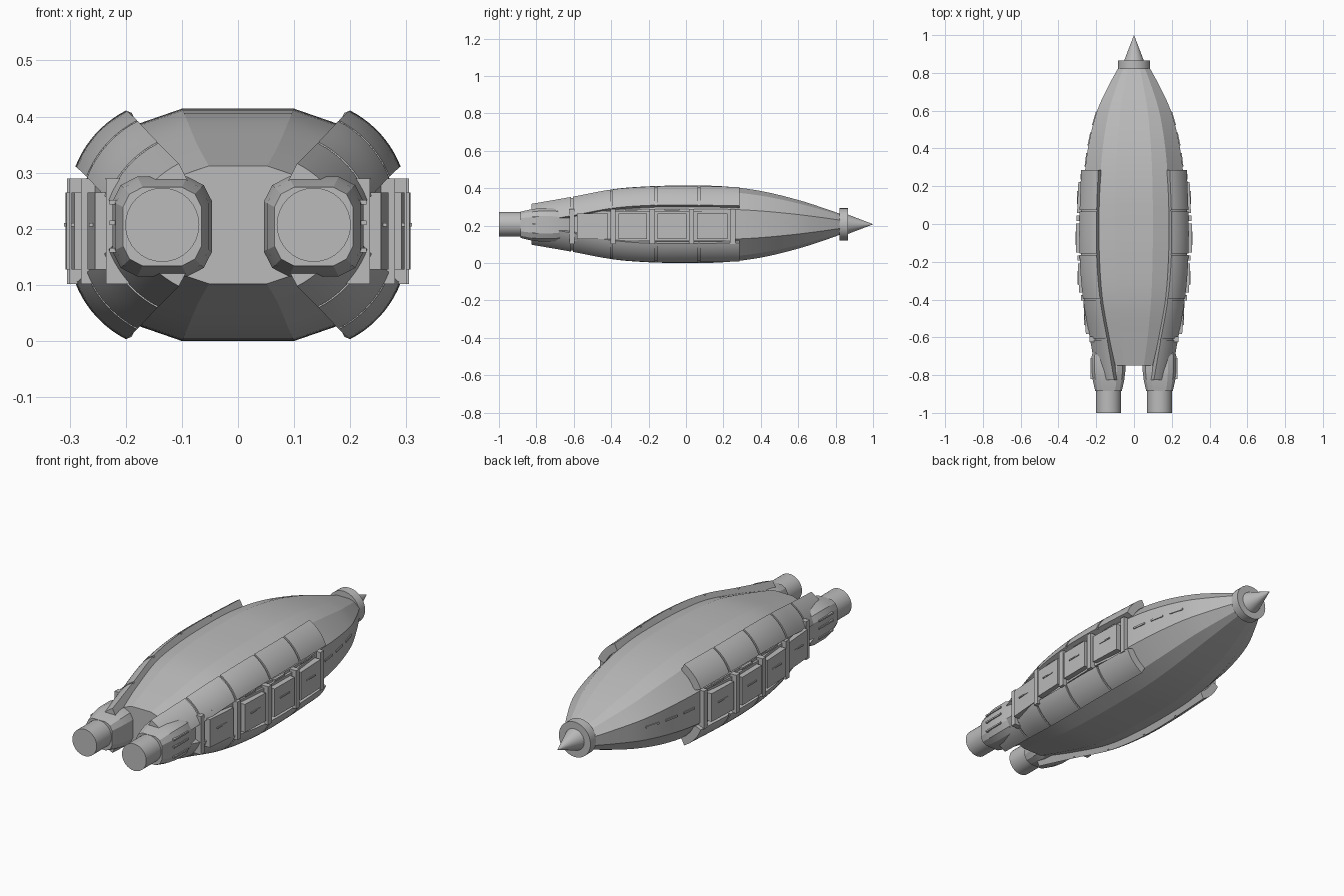
import bpy, bmesh, math

if "Cube" in bpy.data.objects:
    bpy.data.objects.remove(bpy.data.objects["Cube"], do_unlink=True)

MID = 0.207  # height of the long axis
metal = bpy.data.materials.new("grey_metal")
metal.use_nodes = True
GREY = (0.5, 0.5, 0.5, 1)
metal.diffuse_color = GREY
metal.node_tree.nodes["Principled BSDF"].inputs["Base Color"].default_value = GREY


def curve(keys, y):
    """Smooth interpolation through rows of (y, value, value...)."""
    i = max(k for k in range(len(keys) - 1) if k == 0 or keys[k][0] <= y)
    a, b = keys[i], keys[i + 1]
    p, n = keys[max(i - 1, 0)], keys[min(i + 2, len(keys) - 1)]
    span = b[0] - a[0]
    t = (y - a[0]) / span
    out = []
    for c in range(1, len(a)):
        ma = (b[c] - p[c]) / (b[0] - p[0]) * span
        mb = (n[c] - a[c]) / (n[0] - a[0]) * span
        out.append((2*t**3 - 3*t*t + 1) * a[c] + (t**3 - 2*t*t + t) * ma
                   + (3*t*t - 2*t**3) * b[c] + (t**3 - t*t) * mb)
    return out


def steps(a, b, n):
    return [a + (b - a) * i / n for i in range(n + 1)]


def loft(name, rings, angle=15):
    """Capped skin over rings of equal point count."""
    bm = bmesh.new()
    loops = [[bm.verts.new(p) for p in ring] for ring in rings]
    for a, b in zip(loops, loops[1:]):
        for i in range(len(a)):
            j = (i + 1) % len(a)
            bm.faces.new((a[i], a[j], b[j], b[i]))
    bm.faces.new(loops[0])
    bm.faces.new(loops[-1])
    bmesh.ops.recalc_face_normals(bm, faces=bm.faces)
    me = bpy.data.meshes.new(name)
    bm.to_mesh(me)
    bm.free()
    me.materials.append(metal)
    ob = bpy.data.objects.new(name, me)
    bpy.context.scene.collection.objects.link(ob)
    bpy.ops.object.select_all(action='DESELECT')
    ob.select_set(True)
    bpy.context.view_layer.objects.active = ob
    bpy.ops.object.shade_smooth_by_angle(angle=math.radians(angle))
    return ob


def circle(x, y, r, n=32):
    return [(x + r * math.cos(2 * math.pi * i / n), y,
             MID + r * math.sin(2 * math.pi * i / n)) for i in range(n)]


def rect(y, x0, x1, z0, z1):
    return [(x0, y, z0), (x1, y, z0), (x1, y, z1), (x0, y, z1)]


# Hull: twelve-sided section, keyed by y, half width, half height
HULL = [(-0.75, 0.14, 0.105), (-0.6, 0.195, 0.142), (-0.4, 0.245, 0.186),
        (-0.2, 0.265, 0.203), (0, 0.27, 0.207), (0.2, 0.265, 0.203),
        (0.4, 0.244, 0.178), (0.6, 0.195, 0.13), (0.75, 0.125, 0.082),
        (0.84, 0.075, 0.05)]
CORNERS = [(0.37, 1), (0.68, 0.86), (1, 0.4)]
QUARTERS = CORNERS + [(x, -z) for x, z in reversed(CORNERS)]
SECTION = QUARTERS + [(-x, z) for x, z in reversed(QUARTERS)]


def hull_ring(y):
    w, h = curve(HULL, y)
    return [(w * x, y, MID + h * z) for x, z in SECTION]


loft("hull", [hull_ring(y) for y in steps(-0.75, 0.84, 40)])

# Nose collar and spike
loft("nose_collar", [circle(0, 0.82, 0.086), circle(0, 0.865, 0.086)], 30)
loft("nose_spike", [circle(0, 0.86, 0.054), circle(0, 1.0, 0.0005)], 30)

# Curved armour plates: keyed by y, shift of the arc centre
SHIFT = [(-0.83, -0.095, -0.095), (-0.6, -0.055, -0.055), (-0.4, -0.02, -0.018),
         (-0.2, -0.003, -0.002), (0, 0, 0), (0.29, -0.01, -0.004)]
BREAKS = [-0.83, -0.61, -0.4, -0.16, 0.07, 0.29]


def armour_ring(y, sx, sz, inner=0.15, outer=0.188):
    dx, dz = curve(SHIFT, y)
    arc = [math.radians(a) for a in steps(21, 63, 10)]
    pts = [(r, a) for r, row in ((outer, arc), (inner, arc[::-1])) for a in row]
    return [(sx * (0.114 + dx + r * math.cos(a)), y,
             MID + sz * (0.036 + dz + r * math.sin(a))) for r, a in pts]


for side, sx in (("left", 1), ("right", -1)):
    for level, sz in (("upper", 1), ("lower", -1)):
        for i, (a, b) in enumerate(zip(BREAKS, BREAKS[1:])):
            loft(f"{side}_{level}_armour_{i}",
                 [armour_ring(y, sx, sz) for y in steps(a + 0.005, b - 0.005, 6)], 30)
        # Recessed strip showing in the gaps between plates
        loft(f"{side}_{level}_armour_backing",
             [armour_ring(y, sx, sz, 0.145, 0.181) for y in steps(-0.81, 0.27, 24)], 30)

    # Side ribs: position along y, outer reach
    ribs = [(-0.61, 0.235), (-0.39, 0.28), (-0.18, 0.3), (0.03, 0.305), (0.25, 0.283)]
    for i, (y, x) in enumerate(ribs):
        loft(f"{side}_rib_{i}", [rect(v, sx * 0.15, sx * x, MID - 0.105, MID + 0.083)
                                 for v in (y - 0.014, y + 0.014)])

    # Side bay panels with raised strips and upper slot plates
    for i, ((y0, x0), (y1, x1)) in enumerate(zip(ribs, ribs[1:])):
        m = (y0 + y1) / 2
        x = (x0 + x1) / 2 + 0.004
        tilt = (x1 - x0) * 0.15
        ends = ((y0 + 0.028, x - tilt), (y1 - 0.028, x + tilt))
        loft(f"{side}_bay_panel_{i}",
             [rect(v, sx * 0.15, sx * w, MID - 0.08, MID + 0.058) for v, w in ends])
        loft(f"{side}_bay_frame_{i}",
             [rect(v, sx * 0.15, sx * (w - 0.022), MID - 0.09, MID + 0.07)
              for v, w in ((y0, x0), (y1, x1))])
        loft(f"{side}_panel_strip_{i}",
             [rect(v, sx * (x - 0.02), sx * (x + 0.004), MID - 0.003, MID + 0.003)
              for v in (m - 0.035, m + 0.035)])
        loft(f"{side}_slot_plate_{i}",
             [rect(v, sx * 0.2, sx * (x - 0.025), MID + 0.074, MID + 0.083)
              for v in (m - 0.04, m + 0.04)])

    # Slim vents on the forward flank
    for i, y in enumerate((0.34, 0.45, 0.56)):
        loft(f"{side}_flank_vent_{i}",
             [rect(v, sx * (curve(HULL, v)[0] - 0.02), sx * (curve(HULL, v)[0] + 0.005),
                   MID + 0.005, MID + 0.014) for v in (y - 0.035, y + 0.035)])

    # Engine nacelle: chamfered square section, keyed by y, size
    cx = sx * 0.135
    OCTAGON = [(1, 0.5), (0.83, 0.83), (0.5, 1), (-0.5, 1), (-0.83, 0.83), (-1, 0.5),
               (-1, -0.5), (-0.83, -0.83), (-0.5, -1), (0.5, -1), (0.83, -0.83), (1, -0.5)]
    nacelle = [(-0.885, 0.07), (-0.83, 0.083), (-0.78, 0.089), (-0.7, 0.089), (-0.62, 0.07)]
    loft(f"{side}_engine_nacelle",
         [[(cx + s * px, y, MID - 0.003 + s * pz) for px, pz in OCTAGON]
          for y, s in nacelle])
    loft(f"{side}_engine_nozzle", [circle(cx, -1.0, 0.066), circle(cx, -0.87, 0.066)], 30)

    # Engine side vents
    for i, dz in enumerate((-0.045, 0.004, 0.04)):
        loft(f"{side}_engine_vent_{i}",
             [rect(v, sx * 0.2, sx * 0.229, MID + dz - 0.004, MID + dz + 0.004)
              for v in (-0.82, -0.71)])
